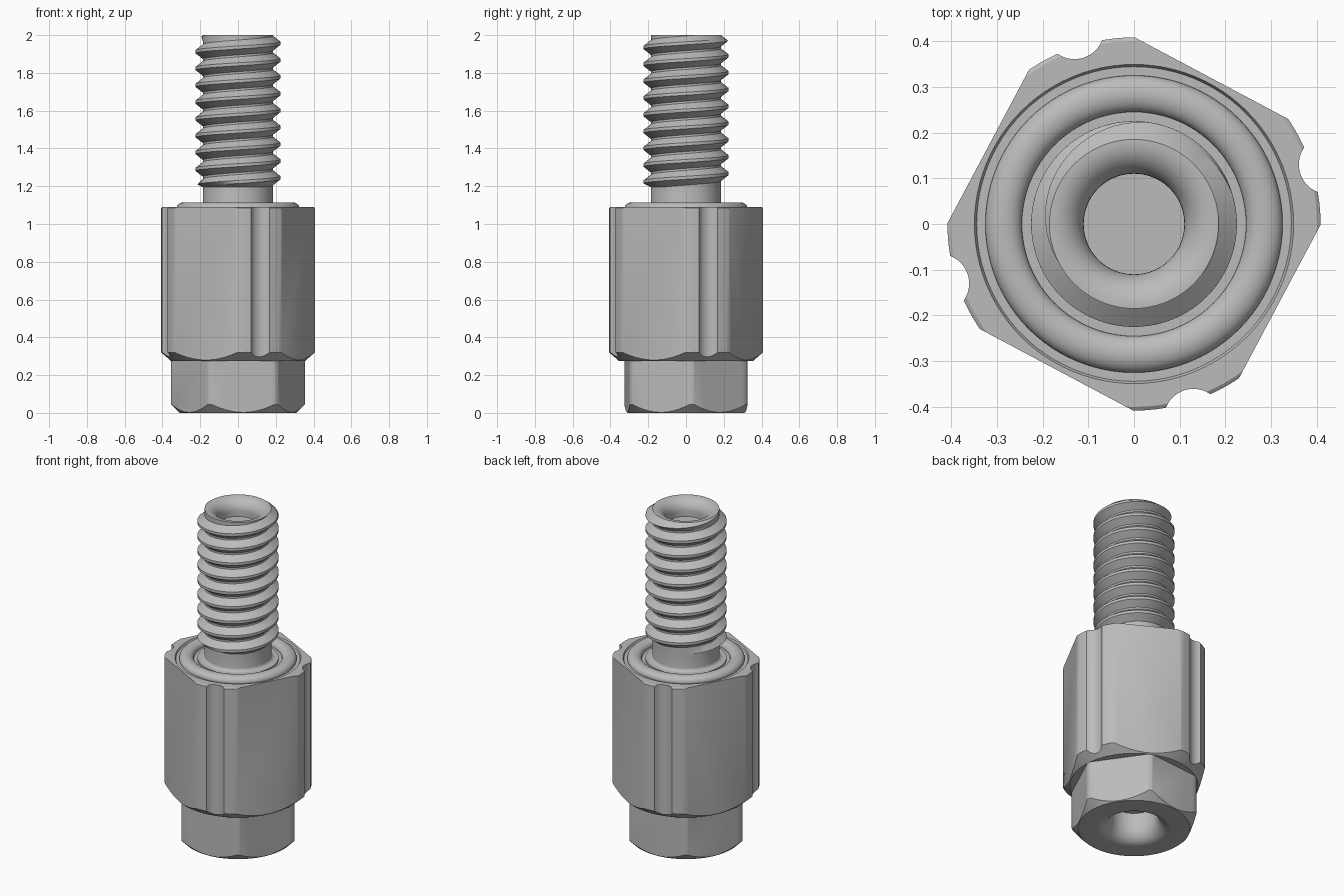
import bpy, bmesh, math
from math import cos, sin, pi, radians, acos
from mathutils import Vector

cube = bpy.data.objects.get("Cube")
if cube:
    bpy.data.objects.remove(cube, do_unlink=True)

steel = bpy.data.materials.new("grey_steel")
steel.use_nodes = True
GREY = (0.5, 0.5, 0.5, 1)
steel.diffuse_color = GREY
steel.node_tree.nodes["Principled BSDF"].inputs["Base Color"].default_value = GREY


def finish(name, bm):
    bmesh.ops.remove_doubles(bm, verts=bm.verts, dist=1e-5)
    bmesh.ops.recalc_face_normals(bm, faces=bm.faces)
    mesh = bpy.data.meshes.new(name)
    bm.to_mesh(mesh)
    bm.free()
    mesh.materials.append(steel)
    ob = bpy.data.objects.new(name, mesh)
    bpy.context.collection.objects.link(ob)
    return ob


def lathe(name, profile, steps=96):
    bm = bmesh.new()
    vs = [bm.verts.new((r, 0, z)) for r, z in profile]
    edges = [bm.edges.new(p) for p in zip(vs, vs[1:])]
    bmesh.ops.spin(bm, geom=vs + edges, cent=(0, 0, 0), axis=(0, 0, 1),
                   angle=2 * pi, steps=steps)
    return finish(name, bm)


def prism(name, outline, z0, z1):
    bm = bmesh.new()
    base = bm.faces.new([bm.verts.new((p.x, p.y, z0)) for p in outline])
    top = bmesh.ops.extrude_face_region(bm, geom=[base])["geom"]
    bmesh.ops.translate(bm, vec=(0, 0, z1 - z0),
                        verts=[v for v in top if isinstance(v, bmesh.types.BMVert)])
    return finish(name, bm)


def smooth(ob, angle=30):
    bpy.ops.object.select_all(action='DESELECT')
    ob.select_set(True)
    bpy.context.view_layer.objects.active = ob
    bpy.ops.object.shade_smooth_by_angle(angle=radians(angle))


def intersect(ob, envelope):
    """Trim a prism to a turned envelope, giving curved chamfers."""
    bpy.context.view_layer.objects.active = ob
    mod = ob.modifiers.new("turned_chamfer", 'BOOLEAN')
    mod.operation = 'INTERSECT'
    mod.solver = 'EXACT'
    mod.object = envelope
    bpy.ops.object.modifier_apply(modifier=mod.name)
    bpy.data.objects.remove(envelope, do_unlink=True)
    smooth(ob)


def polar(r, a):
    return Vector((r * cos(a), r * sin(a)))


def trimmed_polygon(sides, apothem, radius, turn, groove=None):
    """Polygon whose corners are cut by a circle, with optional corner grooves."""
    points = []
    half = pi / sides - acos(apothem / radius)
    for k in range(sides):
        mid = turn + 2 * pi * k / sides
        if not groove:
            points += [polar(radius, mid + half * t / 2) for t in range(-2, 3)]
            continue
        dist, gr = groove
        # angle at which the groove circle meets the corner circle
        meet = acos((radius ** 2 + dist ** 2 - gr ** 2) / (2 * radius * dist))
        centre = polar(dist, mid)
        edge = polar(radius, mid - meet) - centre
        sweep = 2 * edge.angle(-centre)
        start = math.atan2(edge.y, edge.x)
        points += [polar(radius, mid - half + (half - meet) * t / 3) for t in range(3)]
        points += [centre + polar(gr, start - sweep * t / 12) for t in range(13)]
        points += [polar(radius, mid + meet + (half - meet) * t / 3) for t in range(1, 4)]
    return points


def arc(cr, cz, rr, rz, a0, a1, n=10):
    return [(cr + rr * cos(radians(a0 + (a1 - a0) * i / n)),
             cz + rz * sin(radians(a0 + (a1 - a0) * i / n))) for i in range(n + 1)]


# Four-sided main body with a groove along each corner
body = prism("grooved_body", trimmed_polygon(4, 0.361, 0.408, radians(17), (0.445, 0.065)),
             0.2, 1.2)
intersect(body, lathe("body_envelope", [
    (0, 0.275), (0.355, 0.275), (0.43, 0.34), (0.43, 1.07), (0.4, 1.09),
    (0.349, 1.09), (0.344, 1.08), (0, 1.08)]))

# Six-sided lower nut with a flared bore
nut = prism("lower_nut", trimmed_polygon(6, 0.313, 0.355, radians(5)), -0.1, 0.28)
intersect(nut, lathe("nut_envelope", [(0, 0.17), (0.13, 0.17)]
                     + arc(0.21, 0.09, 0.08, 0.09, 180, 270)
                     + [(0.31, 0), (0.42, 0.11), (0.42, 0.278), (0, 0.278)]))

# Rounded collar, on top of the body
smooth(lathe("rounded_collar", [(0.325, 1.07)] + arc(0.285, 1.085, 0.04, 0.03, 0, 180, 16)
             + [(0.245, 1.07), (0.325, 1.07)]))

# Plain neck under the thread
smooth(lathe("stud_neck", [(0.225, 1.07), (0.225, 1.09)] + arc(0.205, 1.11, 0.02, 0.02, 270, 180, 5)
             + [(0.185, 1.21)]))

# Right-handed thread, tapered into the shaft at both ends
PITCH, ROOT, CREST, LOW, HIGH, SEG = 0.089, 0.185, 0.225, 1.195, 2.0, 64
SHAPE = [(0, ROOT), (0.12, ROOT), (0.47, CREST), (0.65, CREST)]
bm = bmesh.new()
columns = []
for i in range(SEG + 1):
    a = 2 * pi * i / SEG
    col = []
    for turn in range(-2, 11):
        for f, r in SHAPE:
            z = LOW + PITCH * (turn + f + i / SEG)
            z = min(max(z, LOW), HIGH)
            r = min(r, ROOT + 1.3 * (HIGH - z), ROOT + 2 * (z - LOW))
            col.append(bm.verts.new((r * cos(a), r * sin(a), z)))
    columns.append(col)
for c0, c1 in zip(columns, columns[1:]):
    for j in range(len(c0) - 1):
        bm.faces.new((c0[j], c1[j], c1[j + 1], c0[j + 1]))
bmesh.ops.dissolve_degenerate(bm, dist=1e-5, edges=bm.edges)
smooth(finish("thread", bm), 25)

# Flared blind hole in the stud tip
smooth(lathe("stud_tip_hole", [(ROOT, HIGH)] + arc(0.18, 1.93, 0.07, 0.07, 90, 180)
             + [(0.11, 1.9), (0, 1.9)]))
